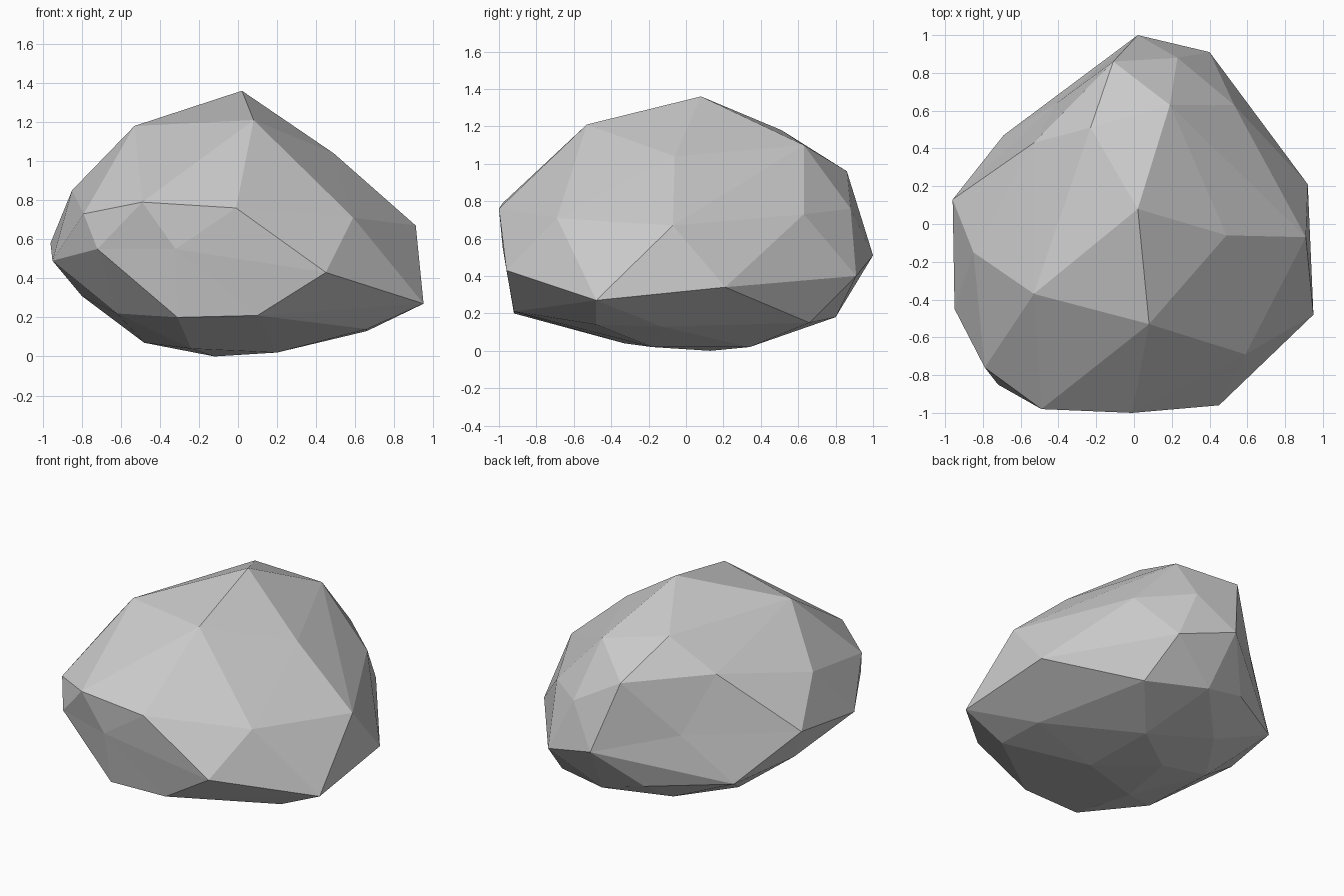
import bpy
import bmesh
from mathutils import Vector

default_cube = bpy.data.objects.get("Cube")
if default_cube:
    bpy.data.objects.remove(default_cube, do_unlink=True)

# Corner positions in hundredths of a unit, in tiers from top to bottom
crown = [(2, 8, 136), (8, -53, 121), (-53, -37, 118), (-23, 51, 118),
         (19, 63, 110), (49, -6, 104)]
shoulder = [(-53, 43, 97), (-11, 86, 96), (-85, -15, 85), (-49, -98, 79),
            (-1, -100, 76), (23, 88, 76), (53, 63, 73), (-79, -76, 73),
            (59, -69, 71), (91, -7, 67)]
waist = [(-41, 64, 60), (-96, 13, 58), (-32, -98, 55), (-72, -85, 55),
         (2, 100, 51), (-95, -45, 49), (45, -96, 43), (40, 91, 40),
         (92, 21, 34)]
belly = [(-80, -2, 31), (-69, 47, 28), (95, -48, 27), (-22, 76, 25),
         (-62, -59, 22), (10, -92, 21), (-31, -92, 20), (7, 80, 18)]
underside = [(47, 66, 15), (66, -48, 14), (66, -13, 13), (-24, 48, 8),
             (-48, 12, 7), (-24, -33, 4), (19, 34, 2), (20, -18, 2),
             (-12, 13, 0)]

CENTRE = Vector((0, 0, 0.62))
HALF_SIZE = Vector((0.95, 1.0, 0.68))
ROUNDING = 0.2


def make_material(name, colour):
    material = bpy.data.materials.new(name)
    material.use_nodes = True
    material.diffuse_color = colour
    shader = material.node_tree.nodes["Principled BSDF"]
    shader.inputs["Base Color"].default_value = colour
    shader.inputs["Roughness"].default_value = 0.9
    return material


def rounded(point):
    """Ease a corner towards an ellipsoid, so shallow dents keep their corner."""
    offset = point - CENTRE
    unit = Vector(a / b for a, b in zip(offset, HALF_SIZE))
    return CENTRE + offset.lerp(offset / unit.length, ROUNDING)


def faceted_stone(name, tiers, material):
    """Wrap flat facets around the corners, then settle them in their places."""
    bm = bmesh.new()
    home = {}
    for tier in tiers:
        for corner in tier:
            point = Vector(corner) / 100
            vert = bm.verts.new(rounded(point))
            home[vert] = point
    bmesh.ops.convex_hull(bm, input=list(bm.verts))
    for vert in bm.verts:
        vert.co = home[vert]
    loose = [vert for vert in bm.verts if not vert.link_faces]
    bmesh.ops.delete(bm, geom=loose, context="VERTS")
    bmesh.ops.recalc_face_normals(bm, faces=list(bm.faces))
    mesh = bpy.data.meshes.new(name)
    bm.to_mesh(mesh)
    bm.free()
    mesh.materials.append(material)
    stone = bpy.data.objects.new(name, mesh)
    bpy.context.scene.collection.objects.link(stone)
    return stone


stone_grey = make_material("stone grey", (0.6, 0.6, 0.6, 1))
faceted_stone("boulder", [crown, shoulder, waist, belly, underside], stone_grey)
